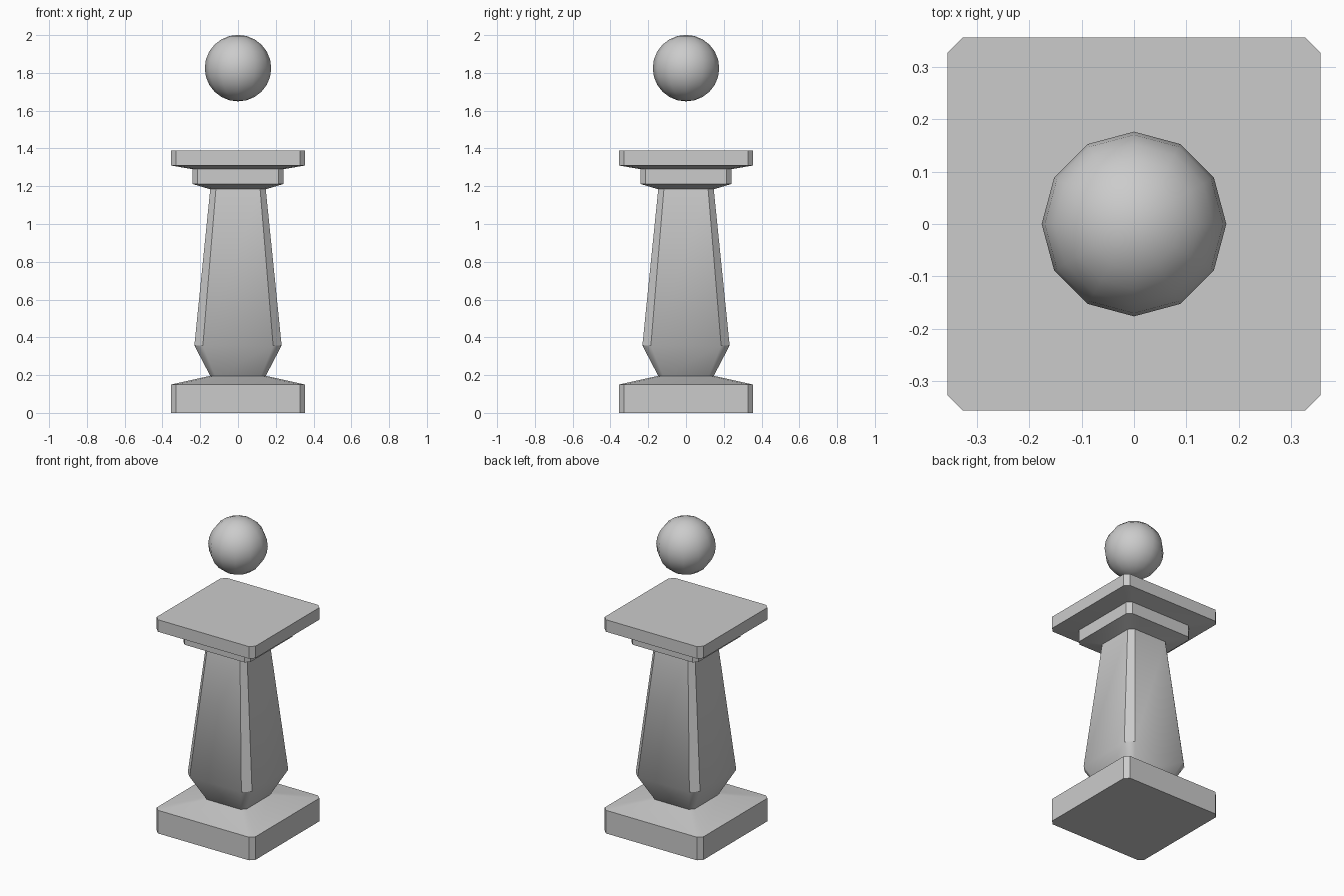
import bpy, bmesh
from math import radians

if "Cube" in bpy.data.objects:
    bpy.data.objects.remove(bpy.data.objects["Cube"])


def finish(name, bm, angle):
    bmesh.ops.recalc_face_normals(bm, faces=bm.faces)
    mesh = bpy.data.meshes.new(name)
    bm.to_mesh(mesh)
    bm.free()
    obj = bpy.data.objects.new(name, mesh)
    bpy.context.collection.objects.link(obj)
    bpy.ops.object.select_all(action='DESELECT')
    obj.select_set(True)
    bpy.context.view_layer.objects.active = obj
    bpy.ops.object.shade_smooth_by_angle(angle=radians(angle))
    return obj


def ring(bm, half, flat, z):
    # square outline with cut corners
    quarter = [(half, -flat), (half, flat)]
    pts = []
    for _ in range(4):
        pts += quarter
        quarter = [(-y, x) for x, y in quarter]
    return [bm.verts.new((x, y, z)) for x, y in pts]


# pedestal: (half width, half width of flat side, height)
profile = [
    (0.355, 0.327, 0.0), (0.355, 0.327, 0.15),      # plinth
    (0.147, 0.121, 0.196),                          # neck
    (0.231, 0.186, 0.357), (0.147, 0.117, 1.184),   # tapered shaft
    (0.241, 0.215, 1.212), (0.241, 0.215, 1.29),    # lower capital
    (0.355, 0.327, 1.31), (0.355, 0.327, 1.388),    # top slab
]
bm = bmesh.new()
rings = [ring(bm, *p) for p in profile]
for low, high in zip(rings, rings[1:]):
    for i in range(8):
        j = (i + 1) % 8
        bm.faces.new((low[i], low[j], high[j], high[i]))
bm.faces.new(rings[0])
bm.faces.new(rings[-1])
finish("pedestal", bm, 40)

# floating ball
bm = bmesh.new()
bmesh.ops.create_uvsphere(bm, u_segments=12, v_segments=12, radius=0.176)
bmesh.ops.translate(bm, verts=bm.verts, vec=(0, 0, 1.825))
finish("ball", bm, 60)
